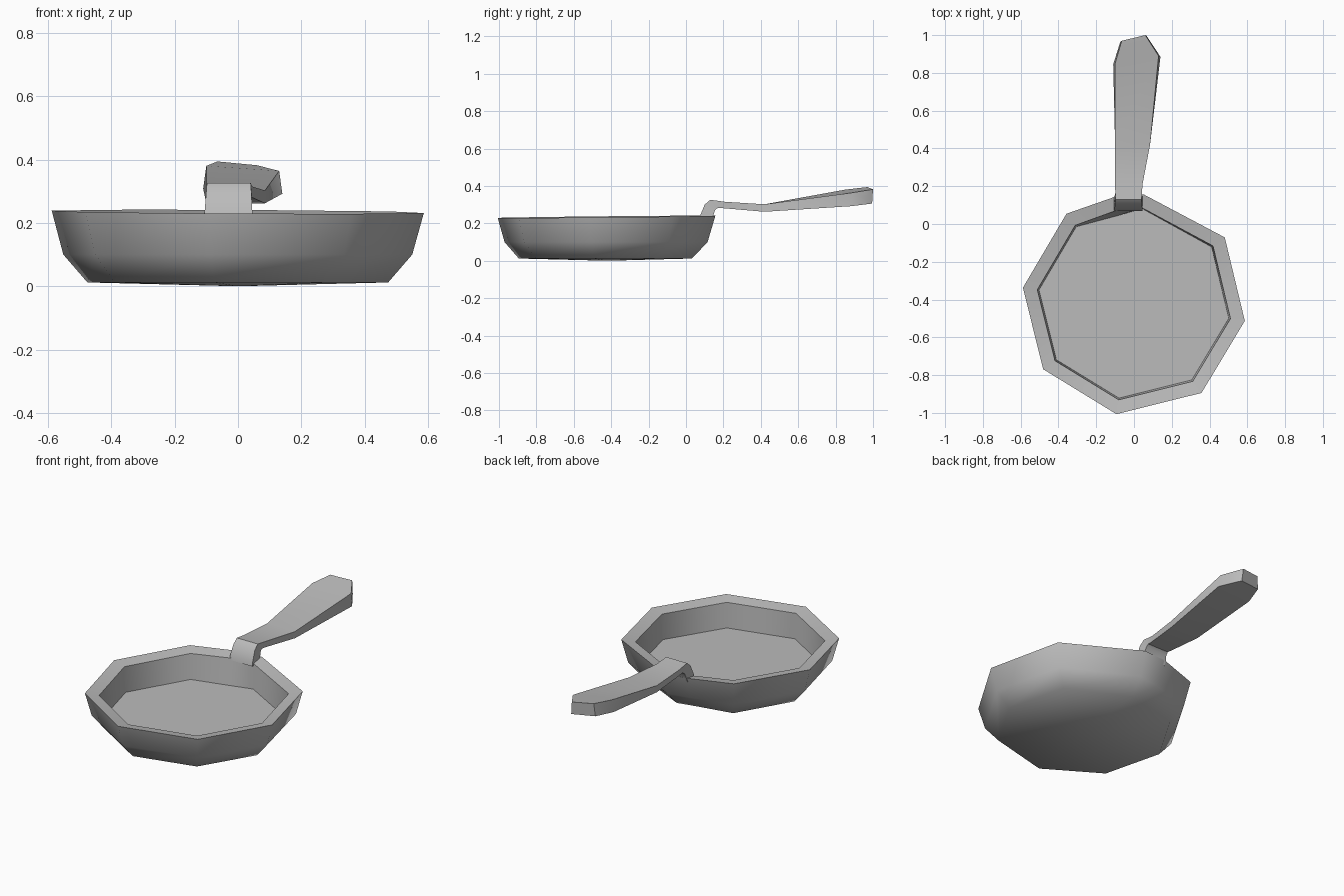
import bpy, bmesh
from math import radians, cos, sin

if "Cube" in bpy.data.objects:
    bpy.data.objects.remove(bpy.data.objects["Cube"], do_unlink=True)

grey = bpy.data.materials.new("pan grey")
grey.use_nodes = True
colour = (0.5, 0.5, 0.5, 1)
grey.diffuse_color = colour
grey.node_tree.nodes["Principled BSDF"].inputs["Base Color"].default_value = colour


def finish(name, bm, angle):
    """Turn a bmesh into a named, softly shaded grey object."""
    bmesh.ops.recalc_face_normals(bm, faces=bm.faces)
    mesh = bpy.data.meshes.new(name)
    bm.to_mesh(mesh)
    bm.free()
    mesh.materials.append(grey)
    obj = bpy.data.objects.new(name, mesh)
    bpy.context.collection.objects.link(obj)
    bpy.ops.object.select_all(action='DESELECT')
    obj.select_set(True)
    bpy.context.view_layer.objects.active = obj
    bpy.ops.object.shade_smooth_by_angle(angle=radians(angle))
    return obj


def bridge(bm, a, b):
    for i in range(len(a)):
        j = (i + 1) % len(a)
        bm.faces.new((a[i], a[j], b[j], b[i]))


# Pan: eight-sided rings, with one extra corner where the handle joins
CENTRE_Y = -0.42
ANGLES = (-9, 36, 85, 100, 127, 172, 216, 261, 307)
BACK, JOIN = 2, 3
# radius, height, tilt, radius factors at the back corner and the handle corner
RINGS = ((0.48, 0.012, 0, 0.945, 0.90),
         (0.557, 0.10, 0, 0.965, 0.93),
         (0.594, 0.235, 0.006, 0.975, 0.965),
         (0.517, 0.221, 0.006, 0.98, 0.97),
         (0.508, 0.070, 0.005, 0.99, 0.93))
bm = bmesh.new()
loops = []
for radius, height, tilt, back, join in RINGS:
    loop = []
    for i, a in enumerate(ANGLES):
        r = radius * {BACK: back, JOIN: join}.get(i, 1)
        c, s = cos(radians(a)), sin(radians(a))
        z = height + tilt * (s - 0.5 * c)
        loop.append(bm.verts.new((r * c, CENTRE_Y + r * s, z)))
    loops.append(loop)
for a, b in zip(loops, loops[1:]):
    bridge(bm, a, b)
bm.faces.new(loops[-1])
# slightly bulging underside
hub = bm.verts.new((0, CENTRE_Y, 0))
for i, v in enumerate(loops[0]):
    bm.faces.new((hub, v, loops[0][i - 1]))
finish("pan", bm, 60)

# Handle: four-cornered sections swept from the rim to the tip
# top y, top z, bottom y, bottom z, left-hand x, right-hand x, skew
SECTIONS = (
    (0.07, 0.215, 0.135, 0.215, -0.105, 0.045, 0),
    (0.075, 0.24, 0.145, 0.24, -0.105, 0.045, 0),
    (0.10, 0.30, 0.155, 0.27, -0.10, 0.042, 0),
    (0.13, 0.326, 0.17, 0.283, -0.098, 0.04, 0),
    (0.21, 0.315, 0.21, 0.28, -0.10, 0.045, 0),
    (0.42, 0.302, 0.42, 0.262, -0.10, 0.085, 0),
    (0.87, 0.372, 0.865, 0.30, -0.10, 0.13, 0.02),
    (0.985, 0.388, 0.98, 0.312, -0.065, 0.06, 0.015),
)
bm = bmesh.new()
loops = []
for ty, tz, by, bz, x0, x1, skew in SECTIONS:
    drop = skew * 0.4
    flare = skew * 0.5
    corners = ((x0, ty - skew, tz + drop), (x1, ty + skew, tz - drop),
               (x1 + flare, by + skew, bz - drop), (x0 - flare, by - skew, bz + drop))
    loops.append([bm.verts.new(c) for c in corners])
for a, b in zip(loops, loops[1:]):
    bridge(bm, a, b)
bm.faces.new(loops[0])
bm.faces.new(loops[-1])
finish("handle", bm, 40)
